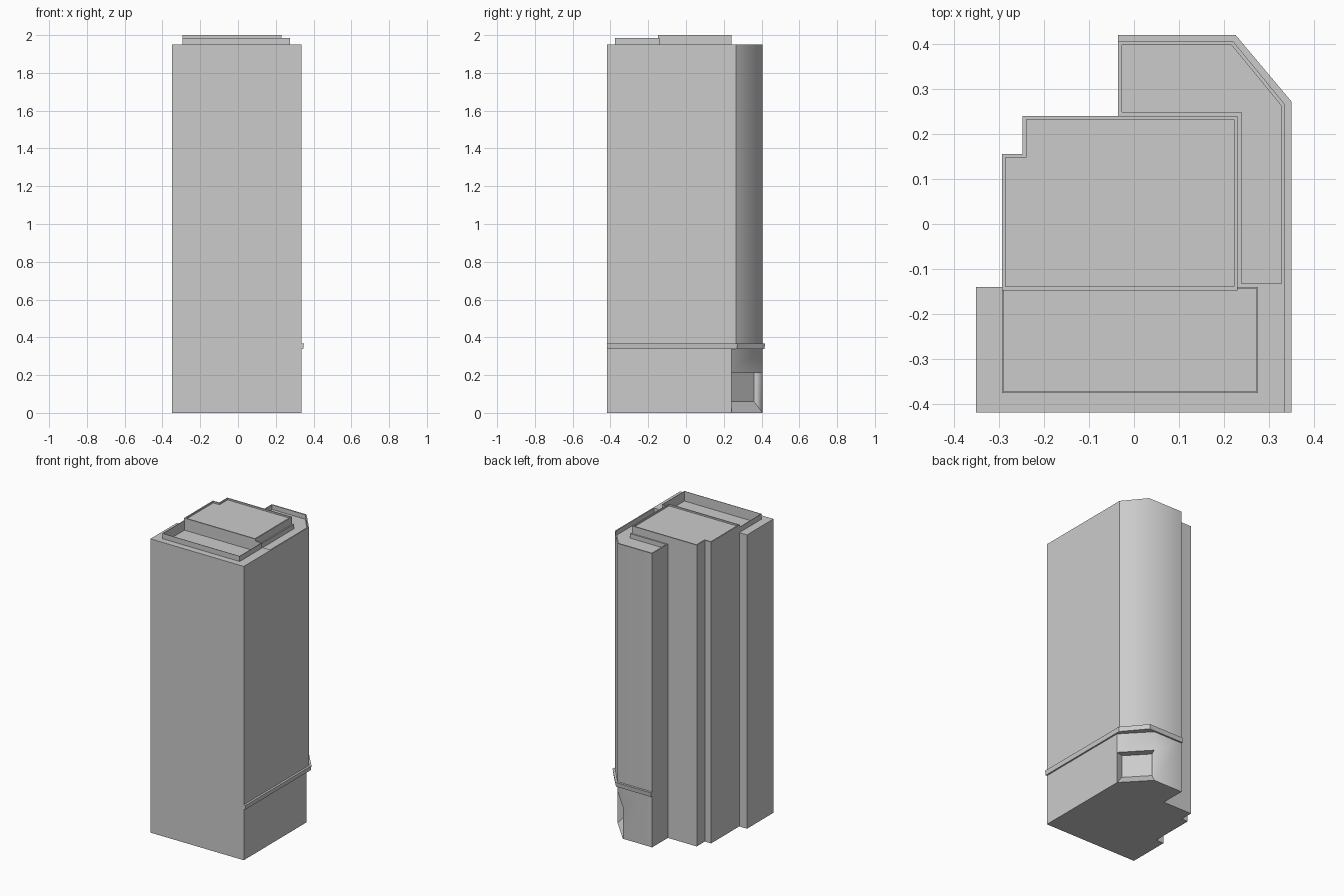
import bpy, bmesh, math
from mathutils import Vector

if "Cube" in bpy.data.objects:
    bpy.data.objects.remove(bpy.data.objects["Cube"])


def inset(pts, d):
    """Mitred inward offset of a counter-clockwise outline."""
    out = []
    for i, p in enumerate(pts):
        a, b, c = Vector(pts[i - 1]), Vector(p), Vector(pts[(i + 1) % len(pts)])
        u, v = (b - a).normalized(), (c - b).normalized()
        n1, n2 = Vector((-u.y, u.x)), Vector((-v.y, v.x))
        q = b + (n1 + n2) * d / (1 + n1.dot(n2))
        out.append((q.x, q.y))
    return out


def loft(name, rings, soft=None):
    """Stack of (outline, z) rings capped at both ends; only the edge at xy 'soft' is shaded smooth."""
    bm = bmesh.new()
    loops = [[bm.verts.new((x, y, z)) for x, y in pts] for pts, z in rings]
    for lo, hi in zip(loops, loops[1:]):
        for i in range(len(lo)):
            j = (i + 1) % len(lo)
            bm.faces.new((lo[i], lo[j], hi[j], hi[i]))
    bm.faces.new(loops[0][::-1])
    bm.faces.new(loops[-1])
    bmesh.ops.remove_doubles(bm, verts=bm.verts, dist=1e-5)
    bmesh.ops.recalc_face_normals(bm, faces=bm.faces)
    bmesh.ops.dissolve_limit(bm, angle_limit=math.radians(1), verts=bm.verts, edges=bm.edges)
    for f in bm.faces:
        f.smooth = True
    for e in bm.edges:
        e.smooth = soft is not None and all(
            (v.co.xy - Vector(soft)).length < 1e-4 for v in e.verts)
    me = bpy.data.meshes.new(name)
    bm.to_mesh(me)
    bm.free()
    ob = bpy.data.objects.new(name, me)
    bpy.context.collection.objects.link(ob)
    return ob


def rect(x0, y0, x1, y1):
    return [(x0, y0), (x1, y0), (x1, y1), (x0, y1)]


ROOF = 1.95

# Front slab with a sunken roof behind a thin parapet
front = rect(-0.35, -0.418, 0.335, -0.14)
pit = rect(-0.293, -0.375, 0.275, -0.14)
pit_in = inset(pit, 0.003)
loft("front_slab", [(front, 0), (front, ROOF), (pit, ROOF), (pit, 1.985),
                    (pit_in, 1.985), (pit_in, 1.92)])

# Central core, stepped at the back left, with a shallow roof lip
core = [(-0.293, -0.147), (0.23, -0.147), (0.23, 0.24), (-0.247, 0.24),
        (-0.247, 0.155), (-0.293, 0.155)]
core_in = inset(core, 0.008)
loft("central_core", [(core, 0), (core, 2.0), (core_in, 2.0), (core_in, 1.99)])


# Corner wing: L-shaped outline with a variable chamfered corner
def wing(*corner):
    return [(0.23, -0.14), (0.335, -0.14), *corner,
            (-0.035, 0.405), (-0.035, 0.24), (0.23, 0.24)]


upper = wing((0.335, 0.265), (0.22, 0.405))
upper_in = inset(upper, 0.008)
loft("upper_wing", [(upper, 0.345), (upper, ROOF), (upper_in, ROOF), (upper_in, 1.92)],
     soft=(0.22, 0.405))

# Ground floor wing with the recessed entrance in its chamfer
P, Q = (0.335, 0.24), (0.18, 0.405)
flush = wing(P, P, Q, Q)
recessed = wing(P, (0.285, 0.228), (0.161, 0.36), Q)
loft("entrance_wing", [(flush, 0), (recessed, 0.06), (recessed, 0.21),
                       (flush, 0.21), (flush, 0.35)], soft=Q)


# Ledge wrapping the right side, chamfer and back
def ledge(d):
    return [(0.335, -0.418), (0.335 + d, -0.418), (0.335 + d, 0.265 + d * 0.5),
            (0.22 + d * 0.4, 0.405 + d), (-0.035, 0.405 + d), (-0.035, 0.39),
            (0.17, 0.39), (0.32, 0.235), (0.335, 0.2)]


loft("ledge", [(ledge(0.010), 0.338), (ledge(0.014), 0.368)])
